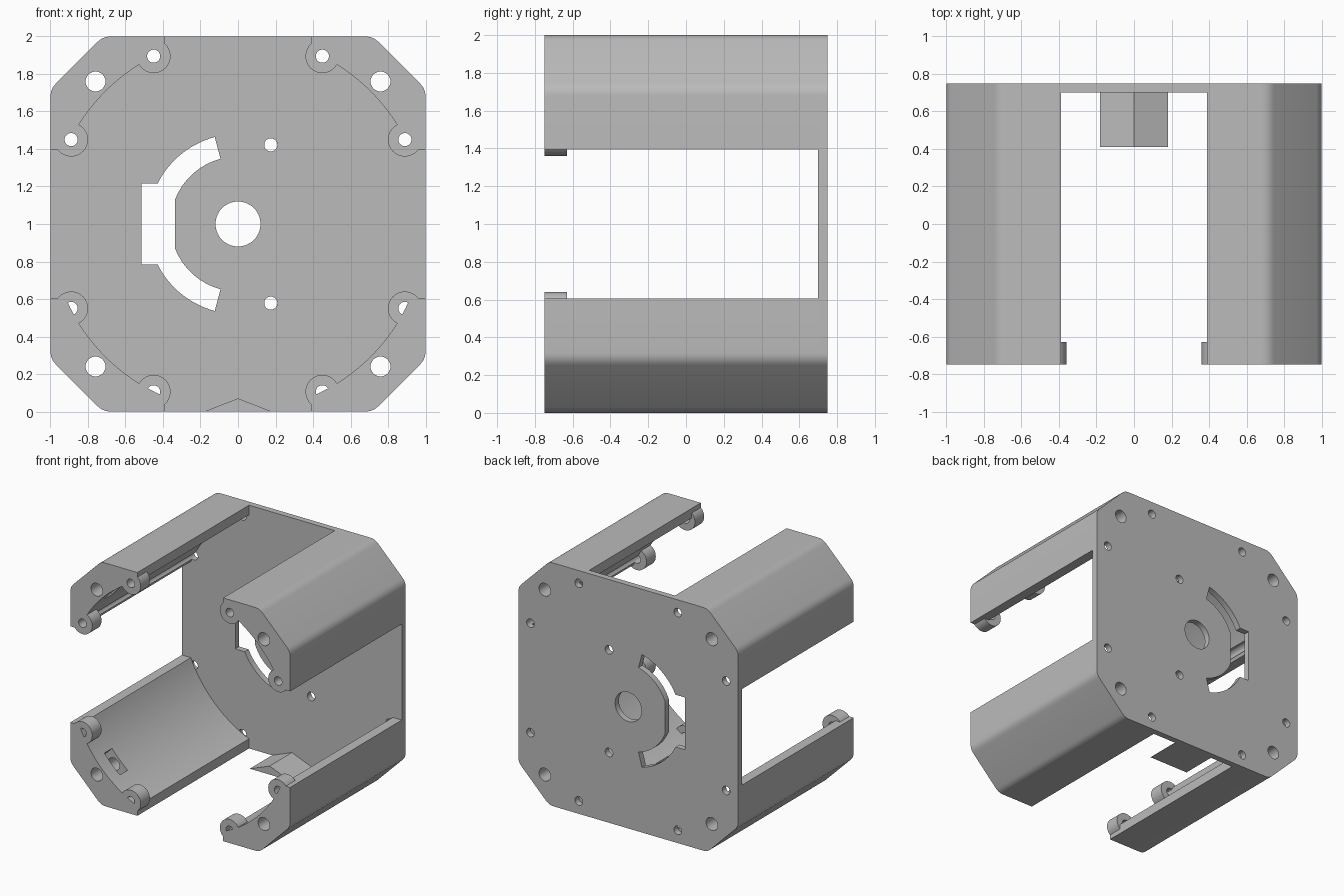
import bpy, bmesh, math
from mathutils import Matrix, Vector

cube = bpy.data.objects.get("Cube")
if cube:
    bpy.data.objects.remove(cube)

grey = bpy.data.materials.new("plain grey")
grey.use_nodes = True
grey.diffuse_color = (0.5, 0.5, 0.5, 1)
grey.node_tree.nodes["Principled BSDF"].inputs["Base Color"].default_value = (0.5, 0.5, 0.5, 1)

FRONT, BACK, INNER = -0.75, 0.75, 0.70   # y of post ends, plate back, plate inside
CHAMFER = 0.72                           # where the corner cuts begin
POST_X, POST_Z = 0.39, 0.395             # inner edges of the posts
SCREWS = [(0.45, 0.895), (0.89, 0.45)]
CORNER = (0.76, 0.76)


def arc(r, a, b, n, cx=0, cz=0):
    angles = [math.radians(a + (b - a) * i / n) for i in range(n + 1)]
    return [(cx + r * math.cos(t), cz + r * math.sin(t)) for t in angles]


def circle(r, c, n=40):
    return arc(r, 0, 360, n, *c)[:-1]


def soft_corner(before, corner, after, size=0.04, n=5):
    """Rounds one profile corner."""
    c = Vector(corner)
    a = c + (Vector(before) - c).normalized() * size
    b = c + (Vector(after) - c).normalized() * size
    pts = []
    for i in range(n + 1):
        t = i / n
        pts.append(tuple(a * (1 - t) ** 2 + c * 2 * t * (1 - t) + b * t * t))
    return pts


def flip(pts, sx, sz):
    return [(x * sx, z * sz) for x, z in pts]


def extrude(name, loops, y0, y1):
    """Solid from x-z outlines (later loops are holes), between two depths."""
    curve = bpy.data.curves.new(name, "CURVE")
    curve.dimensions = "2D"
    curve.fill_mode = "BOTH"
    curve.extrude = (y1 - y0) / 2
    for pts in loops:
        s = curve.splines.new("POLY")
        s.points.add(len(pts) - 1)
        for p, (x, z) in zip(s.points, pts):
            p.co = (x, z, 0, 1)
        s.use_cyclic_u = True
    temp = bpy.data.objects.new(name + "_outline", curve)
    bpy.context.collection.objects.link(temp)
    bpy.context.view_layer.update()
    deps = bpy.context.evaluated_depsgraph_get()
    mesh = bpy.data.meshes.new_from_object(temp.evaluated_get(deps))
    bpy.data.objects.remove(temp)
    mesh.transform(Matrix.Translation((0, (y0 + y1) / 2, 1)) @ Matrix.Rotation(math.pi / 2, 4, "X"))
    bm = bmesh.new()
    bm.from_mesh(mesh)
    bmesh.ops.remove_doubles(bm, verts=bm.verts, dist=1e-5)
    bmesh.ops.recalc_face_normals(bm, faces=bm.faces)
    bm.to_mesh(mesh)
    bm.free()
    mesh.materials.clear()
    mesh.materials.append(grey)
    obj = bpy.data.objects.new(name, mesh)
    bpy.context.collection.objects.link(obj)
    return obj


def activate(obj):
    bpy.ops.object.select_all(action="DESELECT")
    obj.select_set(True)
    bpy.context.view_layer.objects.active = obj


def cut(obj, cutter):
    activate(obj)
    mod = obj.modifiers.new("cut", "BOOLEAN")
    mod.operation = "DIFFERENCE"
    mod.solver = "EXACT"
    mod.object = cutter
    bpy.ops.object.modifier_apply(modifier=mod.name)
    bpy.data.objects.remove(cutter)


def smooth(obj):
    activate(obj)
    bpy.ops.object.shade_smooth_by_angle(angle=math.radians(30))


# Outer corner shared by plate and posts
top_point, side_point = (CHAMFER, 1), (1, CHAMFER)
outer = (soft_corner((POST_X, 1), top_point, side_point)
         + soft_corner(top_point, side_point, (1, POST_Z)))
quadrants = [(1, 1), (1, -1), (-1, -1), (-1, 1)]

# Back plate with bores and the C-shaped slot
outline, holes = [], []
for sx, sz in quadrants:
    pts = flip(outer, sx, sz)
    outline += pts if sx * sz > 0 else pts[::-1]
    holes.append(circle(0.053, (CORNER[0] * sx, CORNER[1] * sz)))
    holes += [circle(0.035, (x * sx, z * sz), 28) for x, z in SCREWS]
holes.append(circle(0.12, (0, 0), 56))
holes += [circle(0.035, (0.175, z), 28) for z in (0.422, -0.422)]
upper_out = arc(0.48, 105, 153.4, 16) + [(-0.515, 0.215)]
upper_in = arc(0.36, 105, 158.5, 16)
slot = (upper_out + flip(upper_out, 1, -1)[::-1]
        + flip(upper_in, 1, -1) + upper_in[::-1])
holes.append(slot)
smooth(extrude("back_plate", [outline] + holes, INNER, BACK))

# Four corner posts, hollowed by a cylinder, each with two screw bosses
start = math.degrees(math.asin(POST_Z))
end = math.degrees(math.acos(POST_X))
section = [(POST_X, 1)] + outer + [(1, POST_Z)] + arc(1.0, start, end, 28)
for sx, sz in quadrants:
    label = ("upper" if sz > 0 else "lower") + ("_left" if sx > 0 else "_right")
    hole = circle(0.053, CORNER)
    post = extrude(label + "_post", [flip(section, sx, sz), flip(hole, sx, sz)], FRONT, INNER)
    # Nut pocket opening to the inside
    half, r0, r1 = 0.1, 0.9, 1.14
    d = math.sqrt(0.5)
    pocket = [((r + t) * d, (r - t) * d)
              for r, t in ((r0, -half), (r0, half), (r1, half), (r1, -half))]
    cut(post, extrude("pocket_cutter", [flip(pocket, sx, sz)], -0.63, -0.53))
    for i, c in enumerate(SCREWS):
        centre = (c[0] * sx, c[1] * sz)
        if sz > 0:
            cut(post, extrude("screw_cutter", [circle(0.035, centre, 28)], FRONT - 0.1, BACK + 0.1))
        boss = extrude(f"{label}_boss_{i + 1}",
                       [circle(0.09, centre), circle(0.035, centre, 28)], FRONT, -0.63)
        smooth(boss)
    smooth(post)

# Small ridge at the foot of the plate
smooth(extrude("foot_ridge", [[(-0.18, -1), (0.18, -1), (0, -0.93)]], 0.41, INNER))
